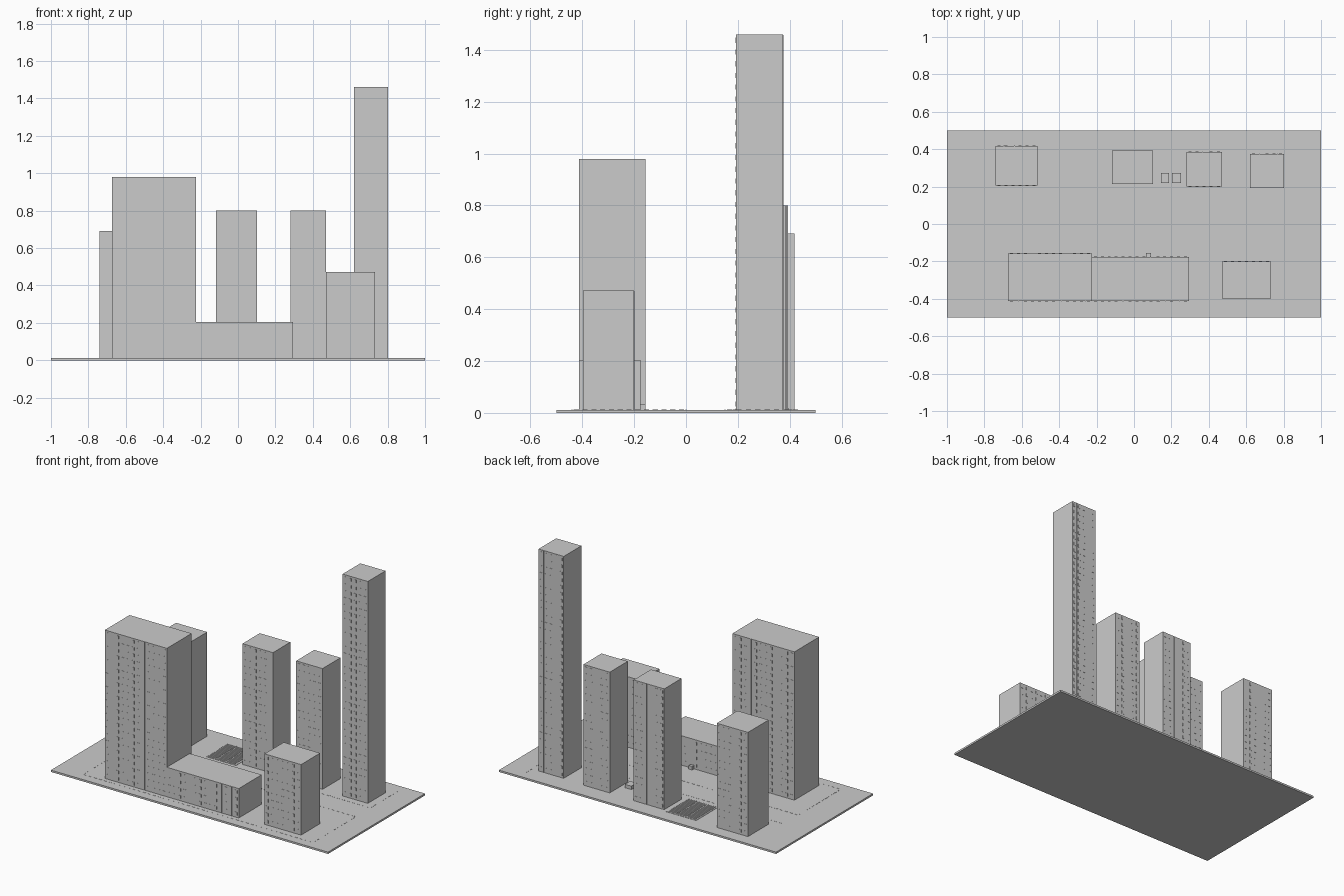
import bpy, bmesh
from mathutils import Matrix, Vector

if "Cube" in bpy.data.objects:
    bpy.data.objects.remove(bpy.data.objects["Cube"])

G = 0.012   # top of the ground slab


def add_box(bm, x0, x1, y0, y1, z0, z1):
    m = Matrix.Translation(((x0 + x1) / 2, (y0 + y1) / 2, (z0 + z1) / 2))
    m = m @ Matrix.Diagonal(Vector((x1 - x0, y1 - y0, z1 - z0, 1)))
    bmesh.ops.create_cube(bm, size=1, matrix=m)


def make(name, boxes):
    bm = bmesh.new()
    for b in boxes:
        add_box(bm, *b)
    me = bpy.data.meshes.new(name)
    bm.to_mesh(me)
    bm.free()
    ob = bpy.data.objects.new(name, me)
    bpy.context.collection.objects.link(ob)
    return ob


def facade(x0, x1, y, side, h, seams):
    """Thin window panes in a grid, with full-height strips at the seams."""
    t = 0.0012
    ya, yb = sorted((y - side * 0.001, y + side * t))
    cols = max(3, round((x1 - x0) / 0.036))
    rows = max(3, round((h - G) / 0.045))
    dx, dz = (x1 - x0) / cols, (h - G) / rows
    strips = [x0 + f * (x1 - x0) for f in seams]
    out = [(s - 0.002, s + 0.002, ya, yb, G, h - 0.002) for s in strips]
    for i in range(cols):
        cx = x0 + (i + 0.5) * dx
        if any(abs(cx - s) < 0.011 for s in strips):
            continue
        for j in range(rows):
            cz = G + (j + 0.5) * dz
            out.append((cx - 0.008, cx + 0.008, ya, yb, cz - 0.01, cz + 0.01))
    return out


# ground slab
make("ground_slab", [(-1, 1, -0.5, 0.5, 0, G)])

# buildings: x range, y range, height, front seams, back seams
buildings = {
    "back_left_block": (-0.74, -0.515, 0.205, 0.418, 0.692, [0.5], [0.2, 0.45]),
    "back_middle_block": (-0.118, 0.102, 0.215, 0.393, 0.80, [0.95], [0.38, 0.58]),
    "back_right_block": (0.28, 0.47, 0.20, 0.386, 0.80, [0.37], [0.45]),
    "tall_tower": (0.62, 0.802, 0.193, 0.375, 1.46, [], [0.27, 0.8]),
    "wide_front_block": (-0.673, -0.225, -0.412, -0.157, 0.98,
                         [0.12, 0.64, 0.92], [0.3, 0.7]),
    "low_front_block": (-0.225, 0.294, -0.412, -0.176, 0.204,
                        [0.32, 0.7, 0.76, 0.9], [0.6]),
    "front_right_block": (0.47, 0.733, -0.397, -0.20, 0.472, [], [0.4]),
}
for name, (x0, x1, y0, y1, h, fs, bs) in buildings.items():
    make(name, [(x0, x1, y0, y1, G - 0.002, h)])
    make(name + "_windows", facade(x0, x1, y0, -1, h, fs)
         + facade(x0, x1, y1, 1, h, bs))

# entrance porch on the low block
make("porch", [(0.065, 0.09, -0.18, -0.156, G - 0.002, 0.035)])

# two small kiosks
for i, (x0, x1) in enumerate([(0.145, 0.187), (0.202, 0.25)]):
    make(f"kiosk_{i + 1}", [(x0, x1, 0.22, 0.274, G - 0.002, 0.034)])

# slatted deck between the back blocks
deck = [(-0.36, -0.14, 0.18, 0.41, G - 0.002, G + 0.002)]
for i in range(14):
    y = 0.195 + i * 0.0152
    deck += [(-0.35 + k * 0.068, -0.29 + k * 0.068, y - 0.005, y + 0.005, G, G + 0.005)
             for k in range(3)]
make("slatted_deck", deck)


# dashed path markings around both rows of buildings
def dashes(x0, y0, x1, y1):
    w, n = 0.002, round((abs(x1 - x0) + abs(y1 - y0)) / 0.035)
    out = []
    for i in range(n):
        cx = x0 + (x1 - x0) * (i + 0.5) / n
        cy = y0 + (y1 - y0) * (i + 0.5) / n
        a, b = (0.01, w) if y0 == y1 else (w, 0.01)
        out.append((cx - a, cx + a, cy - b, cy + b, G - 0.001, G + 0.001))
    return out


marks = dashes(-0.81, -0.44, 0.85, -0.44) + dashes(-0.81, 0, 0.85, 0)
marks += dashes(-0.81, -0.44, -0.81, 0) + dashes(0.85, -0.44, 0.85, 0)
marks += dashes(-0.81, 0.15, 0.85, 0.15) + dashes(0.85, 0.15, 0.85, 0.44)
make("path_markings", marks)
